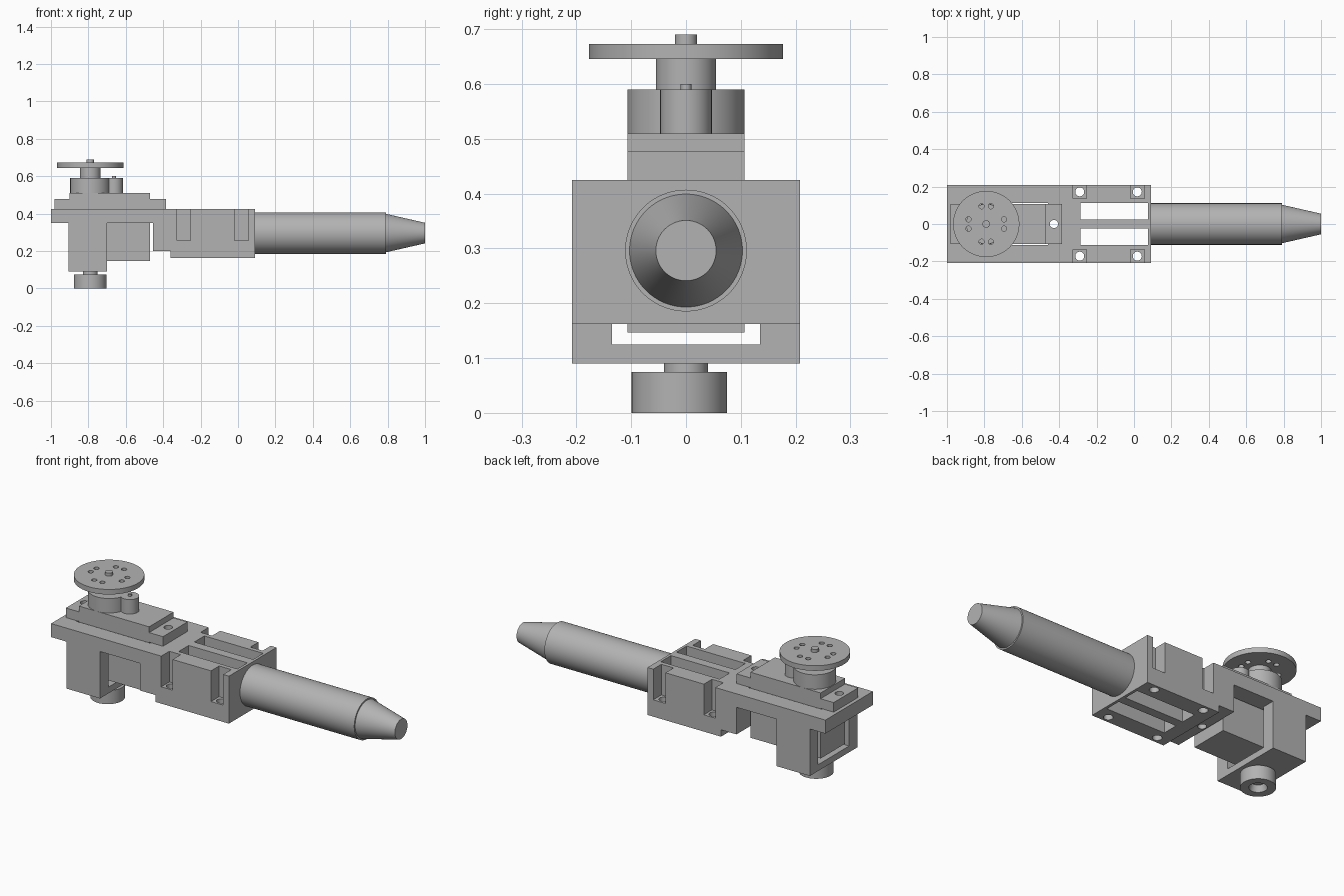
import bpy, bmesh, math
from mathutils import Matrix, Vector

cube = bpy.data.objects.get("Cube")
if cube:
    bpy.data.objects.remove(cube, do_unlink=True)

grey = bpy.data.materials.new("plain grey")
grey.use_nodes = True
colour = (0.45, 0.45, 0.45, 1)
grey.diffuse_color = colour
grey.node_tree.nodes["Principled BSDF"].inputs["Base Color"].default_value = colour


def finish(name, bm):
    bmesh.ops.recalc_face_normals(bm, faces=bm.faces)
    mesh = bpy.data.meshes.new(name)
    bm.to_mesh(mesh)
    bm.free()
    mesh.materials.append(grey)
    obj = bpy.data.objects.new(name, mesh)
    bpy.context.collection.objects.link(obj)
    return obj


def box(name, x, y, z):
    """Box from (low, high) pairs on each axis."""
    bm = bmesh.new()
    size = [b - a for a, b in (x, y, z)]
    mid = Vector([(a + b) / 2 for a, b in (x, y, z)])
    bmesh.ops.create_cube(bm, size=1, matrix=Matrix.Translation(mid) @ Matrix.Diagonal((*size, 1)))
    return finish(name, bm)


def turned(name, profile, centre, axis="Z", sides=64):
    """Solid of revolution from (radius, height) points, capped at both ends."""
    bm = bmesh.new()
    rings = []
    for r, h in profile:
        ring = []
        for i in range(sides):
            a = 2 * math.pi * i / sides
            u, v = r * math.cos(a), r * math.sin(a)
            p = (u, v, h) if axis == "Z" else (h, u, v)
            ring.append(bm.verts.new(Vector(p) + Vector(centre)))
        rings.append(ring)
    for low, high in zip(rings, rings[1:]):
        for i in range(sides):
            j = (i + 1) % sides
            bm.faces.new((low[i], low[j], high[j], high[i]))
    bm.faces.new(rings[0])
    bm.faces.new(rings[-1])
    return finish(name, bm)


def post(name, x, y, r, low, high, sides=48):
    return turned(name, [(r, low), (r, high)], (x, y, 0), sides=sides)


def cut(target, cutter):
    mod = target.modifiers.new("cut", "BOOLEAN")
    mod.operation = "DIFFERENCE"
    mod.solver = "EXACT"
    mod.object = cutter
    with bpy.context.temp_override(object=target, active_object=target):
        bpy.ops.object.modifier_apply(modifier=mod.name)
    bpy.data.objects.remove(cutter, do_unlink=True)


# Bracket: side outline extruded across the width
W, TOP = 0.208, 0.425
outline = [(-1, 0.35), (-0.905, 0.35), (-0.905, 0.09), (-0.7, 0.09), (-0.7, 0.35),
           (-0.455, 0.35), (-0.455, 0.2), (-0.36, 0.2), (-0.36, 0.162),
           (0.09, 0.162), (0.09, TOP), (-1, TOP)]
bm = bmesh.new()
side = bm.faces.new([bm.verts.new((x, -W, z)) for x, z in outline])
extruded = bmesh.ops.extrude_face_region(bm, geom=[side])["geom"]
bmesh.ops.translate(bm, vec=(0, 2 * W, 0), verts=[v for v in extruded if isinstance(v, bmesh.types.BMVert)])
bracket = finish("bracket", bm)

# Motor tunnel and plate opening
cut(bracket, box("tunnel", (-0.95, -0.65), (-0.135, 0.135), (0.125, 0.35)))
cut(bracket, box("opening", (-0.91, -0.46), (-0.113, 0.113), (0.3, 0.5)))
# Long slots, corner pockets and bolt holes, same on both sides
for s in (-1, 1):
    cut(bracket, box("slot", (-0.285, 0.075), sorted((s * 0.025, s * 0.113)), (0.1, 0.5)))
    for low, high in ((-0.325, -0.255), (-0.02, 0.055)):
        cut(bracket, box("pocket", (low, high), sorted((s * 0.137, s * 0.25)), (0.255, 0.5)))
        cut(bracket, post("bolt_hole", (low + high) / 2, s * 0.172, 0.024, 0.1, 0.3, 32))

# Motor: body, mounting flange and top case
box("motor_body", (-0.9, -0.47), (-0.107, 0.107), (0.147, 0.43))
flange = box("motor_flange", (-0.98, -0.385), (-0.107, 0.107), (TOP, 0.478))
box("motor_top_case", (-0.9, -0.47), (-0.107, 0.107), (0.47, 0.51))
for x in (-0.94, -0.428):
    cut(bracket, post("screw_hole", x, 0, 0.022, 0.1, 0.6, 32))
    cut(flange, post("screw_hole", x, 0, 0.022, 0.1, 0.6, 32))

# Gear housing and output shaft
AX = -0.79
round_parts = [
    post("gear_housing", AX, 0, 0.107, 0.505, 0.59, 64),
    post("small_gear_housing", -0.663, 0, 0.047, 0.505, 0.59),
    post("gear_pin", -0.663, 0, 0.01, 0.585, 0.6, 24),
    post("output_shaft", AX, 0, 0.055, 0.585, 0.65),
    post("shaft_screw", AX, 0, 0.02, 0.67, 0.69, 32),
]

# Output disc with paired holes in four directions
disc = post("output_disc", AX, 0, 0.177, 0.645, 0.673, 96)
for k in range(4):
    for offset in (-0.025, 0.025):
        p = Matrix.Rotation(k * math.pi / 2, 3, "Z") @ Vector((0.095, offset, 0))
        cut(disc, post("disc_hole", AX + p.x, p.y, 0.014, 0.6, 0.7, 24))
round_parts.append(disc)

# Foot knob with a recessed underside, and its neck
round_parts += [
    turned("foot_knob", [(0.035, 0.035), (0.045, 0), (0.087, 0), (0.087, 0.075)], (AX, -0.012, 0)),
    post("foot_neck", AX, 0, 0.04, 0.07, 0.095),
]

# Barrel with a small shoulder and tapered nose
barrel = [(0.111, 0.085), (0.111, 0.79), (0.103, 0.79), (0.055, 1)]
round_parts.append(turned("barrel", barrel, (0, 0, 0.296), "X", 96))

# Smooth the round parts, keeping rims crisp
bpy.ops.object.select_all(action="DESELECT")
for obj in round_parts:
    obj.select_set(True)
bpy.context.view_layer.objects.active = round_parts[0]
bpy.ops.object.shade_smooth_by_angle(angle=math.radians(20))
